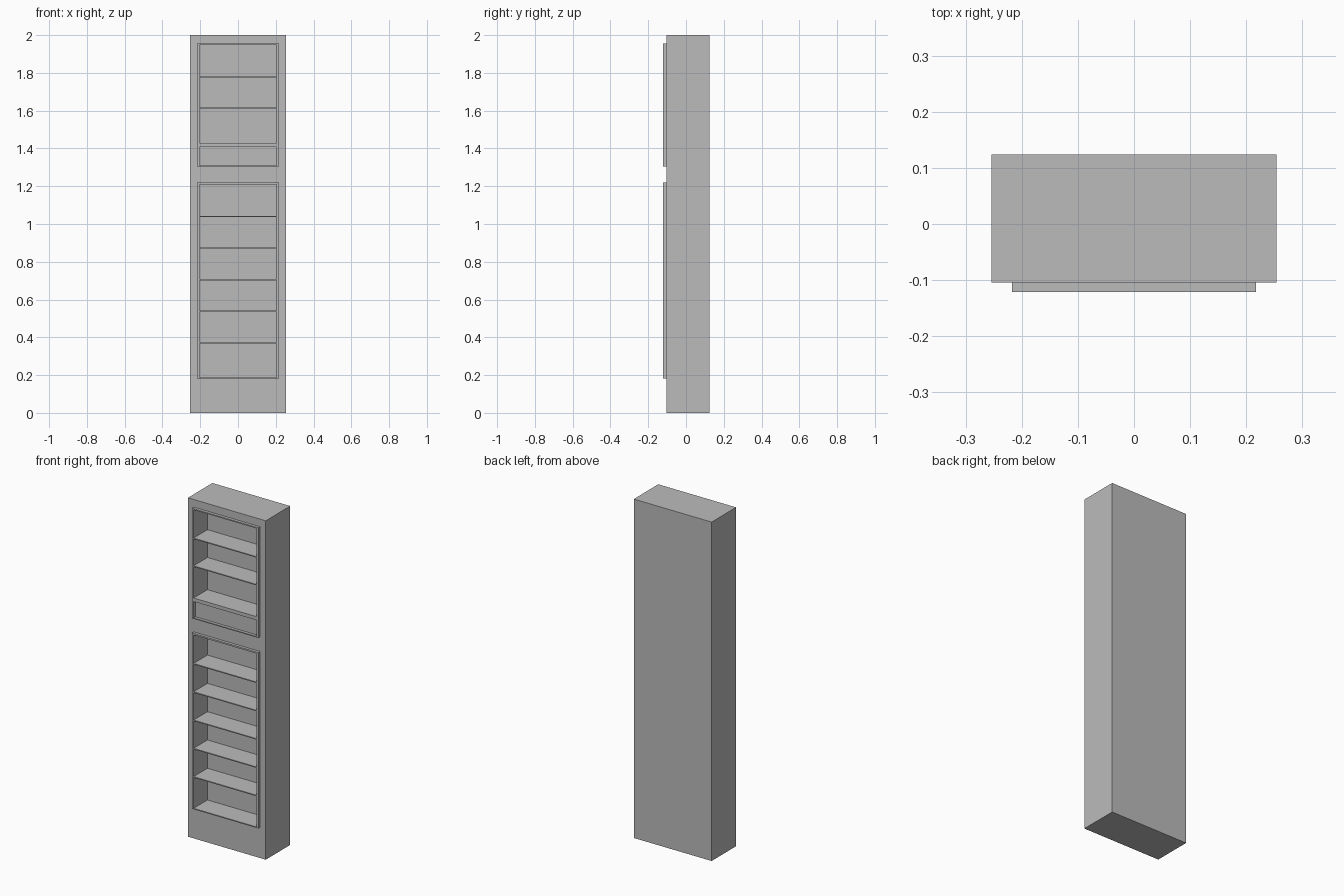
import bpy

cube = bpy.data.objects.get("Cube")
if cube:
    bpy.data.objects.remove(cube, do_unlink=True)

grey = bpy.data.materials.new("plain grey")
grey.use_nodes = True
grey.diffuse_color = (0.5, 0.5, 0.5, 1)
grey.node_tree.nodes["Principled BSDF"].inputs["Base Color"].default_value = (0.5, 0.5, 0.5, 1)


def box(name, half_width, y0, y1, z0, z1):
    """Box centred on x, given by its y and z limits."""
    bpy.ops.mesh.primitive_cube_add(size=1, location=(0, (y0 + y1) / 2, (z0 + z1) / 2))
    ob = bpy.context.object
    ob.name = ob.data.name = name
    ob.scale = (2 * half_width, y1 - y0, z1 - z0)
    bpy.ops.object.transform_apply(location=True, rotation=False, scale=True)
    ob.data.materials.append(grey)
    return ob


def cut(target, half_width, y0, y1, z0, z1):
    """Cut a rectangular niche out of the target."""
    cutter = box("niche_cutter", half_width, y0, y1, z0, z1)
    cutter.hide_render = True
    mod = target.modifiers.new("niche", 'BOOLEAN')
    mod.operation = 'DIFFERENCE'
    mod.solver = 'EXACT'
    mod.object = cutter
    bpy.context.view_layer.objects.active = target
    bpy.ops.object.modifier_apply(modifier=mod.name)
    bpy.data.objects.remove(cutter, do_unlink=True)


FRONT, BACK = -0.104, 0.124     # cabinet body
LIP = -0.121                    # front of the raised frames
NICHE_BACK = 0.008
INNER = 0.205
SHELF = 0.006

# Cabinet body with two shelf niches
body = box("cabinet_body", 0.254, FRONT, BACK, 0, 2)
cut(body, INNER, -0.2, NICHE_BACK, 1.428, 1.948)
cut(body, INNER, -0.2, NICHE_BACK, 0.187, 1.21)

# Raised frames around the openings
for name, z0, z1, hole0, hole1 in (("upper_frame", 1.305, 1.955, 1.311, 1.948),
                                   ("lower_frame", 0.181, 1.219, 0.187, 1.21)):
    frame = box(name, 0.217, LIP, FRONT, z0, z1)
    cut(frame, INNER, -0.2, 0, hole0, hole1)

# Rail between the upper niche and the recessed panel below it
box("upper_rail", INNER, LIP, FRONT, 1.407, 1.428)

# Thin shelves
for i, top in enumerate((1.782, 1.618)):
    box(f"upper_shelf_{i + 1}", INNER, LIP, NICHE_BACK, top - SHELF, top)
for i in range(5):
    top = 1.042 - 0.167 * i
    box(f"lower_shelf_{i + 1}", INNER, LIP, NICHE_BACK, top - SHELF, top)
